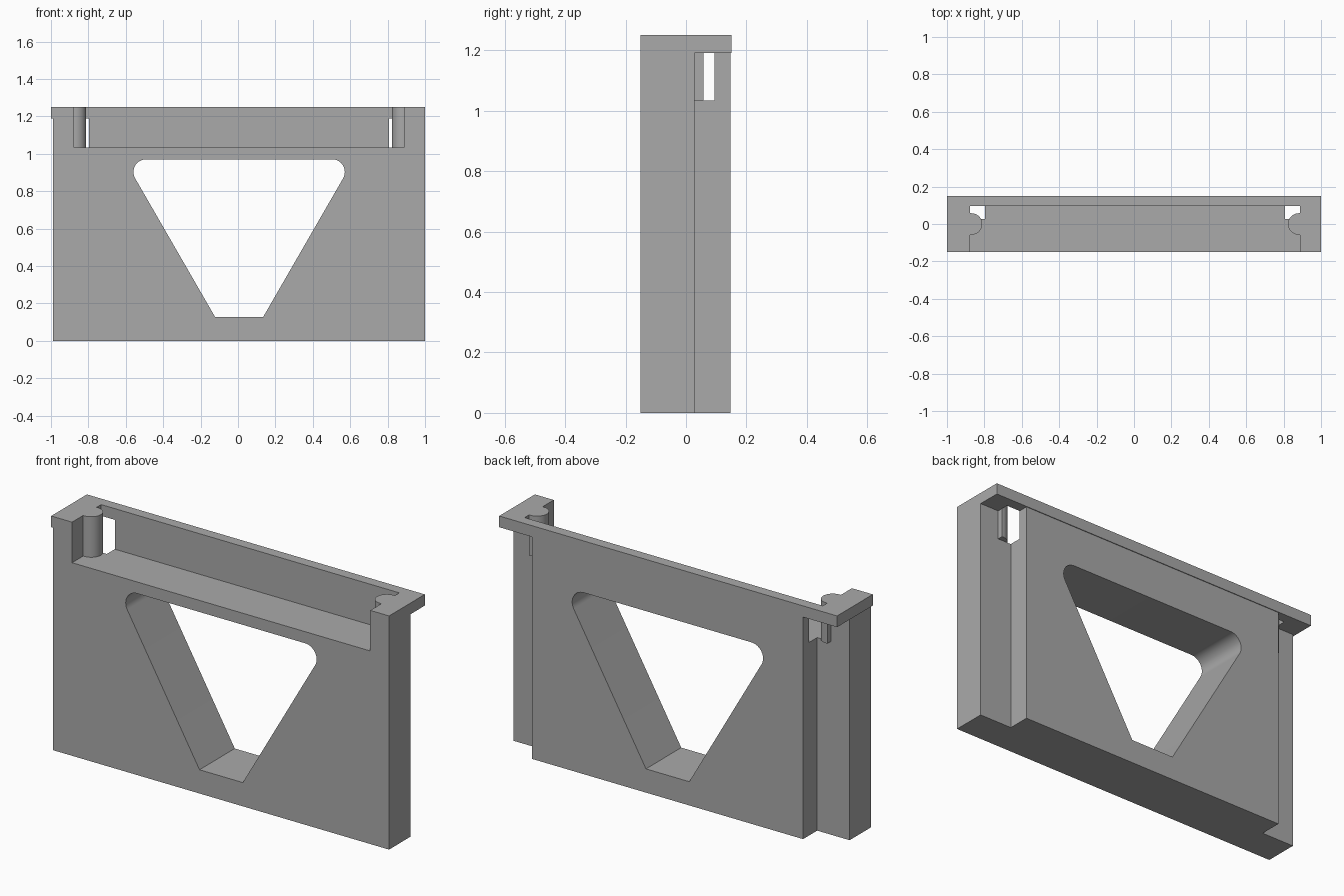
import bpy, bmesh, math

if "Cube" in bpy.data.objects:
    bpy.data.objects.remove(bpy.data.objects["Cube"])

CX = 0.006          # the panel sits slightly off the centre of its top lip
Y0, Y1 = -0.151, 0.151
TOP, LIP, FLOOR = 1.25, 1.19, 1.033

grey = bpy.data.materials.new("plain grey")
grey.diffuse_color = (0.40, 0.40, 0.40, 1)
grey.use_nodes = True
grey.node_tree.nodes["Principled BSDF"].inputs["Base Color"].default_value = grey.diffuse_color


def prism(name, pts, a, b, axis="z"):
    """Extrude a 2D outline from a to b along z or y."""
    bm = bmesh.new()
    place = (lambda p: (p[0], p[1], a)) if axis == "z" else (lambda p: (p[0], a, p[1]))
    step = (0, 0, b - a) if axis == "z" else (0, b - a, 0)
    face = bm.faces.new([bm.verts.new(place(p)) for p in pts])
    new = bmesh.ops.extrude_face_region(bm, geom=[face])["geom"]
    bmesh.ops.translate(bm, vec=step, verts=[v for v in new if isinstance(v, bmesh.types.BMVert)])
    bmesh.ops.recalc_face_normals(bm, faces=bm.faces)
    mesh = bpy.data.meshes.new(name)
    bm.to_mesh(mesh)
    bm.free()
    mesh.materials.append(grey)
    ob = bpy.data.objects.new(name, mesh)
    bpy.context.collection.objects.link(ob)
    return ob


def rect(x0, x1, y0, y1):
    return [(x0, y0), (x1, y0), (x1, y1), (x0, y1)]


def combine(target, other, operation):
    """Apply a boolean and delete the helper."""
    bpy.context.view_layer.objects.active = target
    mod = target.modifiers.new("combine", "BOOLEAN")
    mod.operation, mod.object, mod.solver = operation, other, "EXACT"
    bpy.ops.object.modifier_apply(modifier=mod.name)
    bpy.data.objects.remove(other)


def mirrored(half):
    """Complete a right-hand outline with its left-hand mirror about CX."""
    return [(CX + x, y) for x, y in half] + [(CX - x, y) for x, y in reversed(half)]


# Panel with stepped back corners
panel = prism("panel", mirrored([(0.994, Y0), (0.994, 0.028), (0.802, 0.028), (0.802, 0.147)]), 0, 1.22)

# Overhanging top lip
combine(panel, prism("lip", rect(-1, 1, Y0, Y1), LIP, TOP), "UNION")

# Recess open to the front and top
recess = prism("recess", rect(CX - 0.8825, CX + 0.8825, -0.3, 0.095), FLOOR, 1.4)
combine(panel, recess, "DIFFERENCE")

# Tapered window with rounded upper corners
r = 0.068
arc = [(0.497 + r * math.cos(t), 0.903 + r * math.sin(t))
       for t in (math.radians(-30 + 120 * i / 16) for i in range(17))]
combine(panel, prism("window", mirrored([(0.128, 0.127)] + arc), -0.3, 0.3, "y"), "DIFFERENCE")

# Half-round guide posts on the recess side walls
for side in (-1, 1):
    r = 0.0575
    outline = [(0.8825, -r)] + [(0.875 - r * math.cos(t), r * math.sin(t))
               for t in (math.pi * (i / 24 - 0.5) for i in range(25))] + [(0.8825, r)]
    post = prism("post", [(CX + side * x, y) for x, y in outline], FLOOR, TOP)
    combine(panel, post, "UNION")

# Smooth only the rounded surfaces
bpy.ops.object.select_all(action="DESELECT")
panel.select_set(True)
bpy.context.view_layer.objects.active = panel
bpy.ops.object.shade_smooth_by_angle(angle=math.radians(25))
